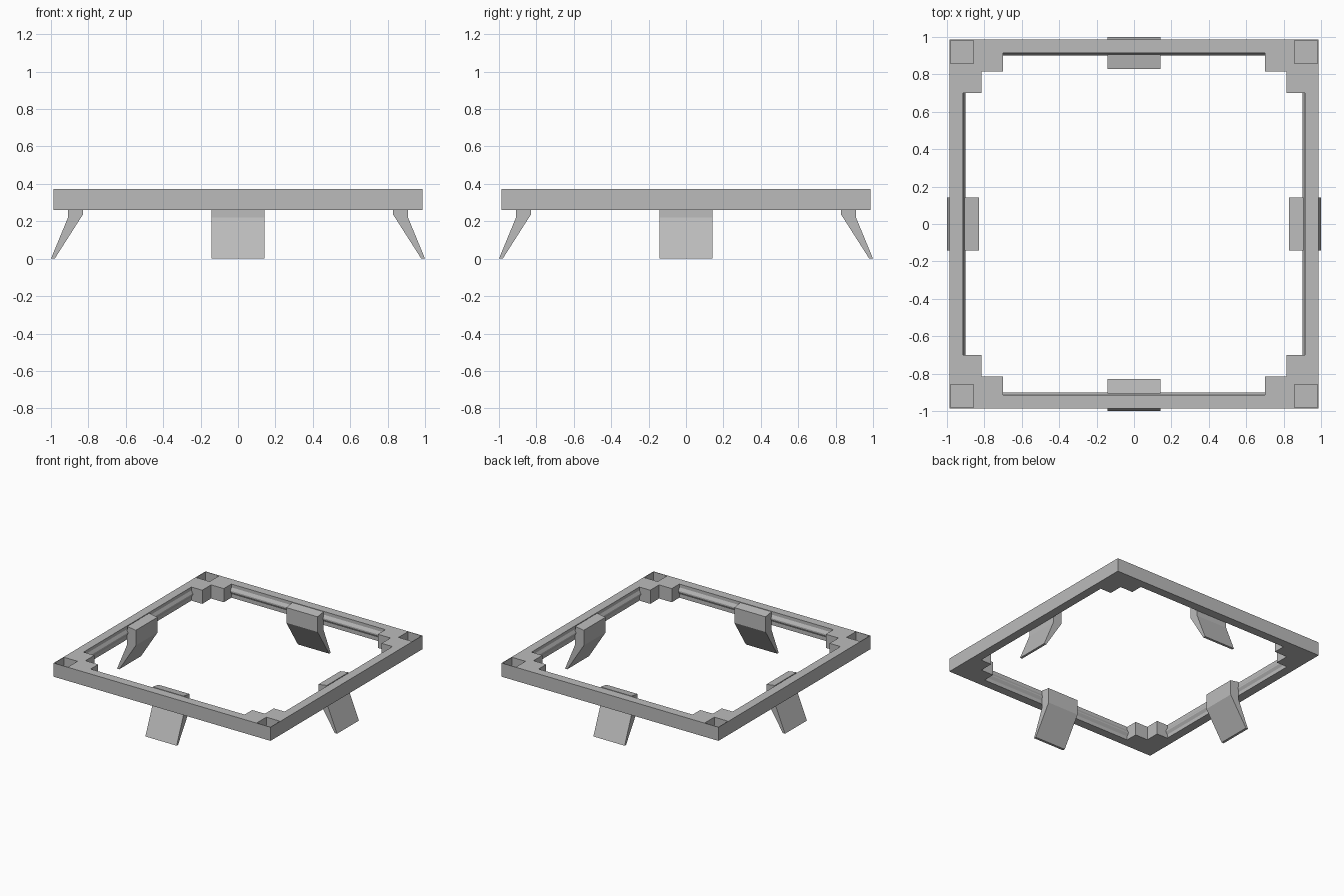
import bpy, bmesh, math
from mathutils import Matrix, Vector

if "Cube" in bpy.data.objects:
    bpy.data.objects.remove(bpy.data.objects["Cube"])

grey = bpy.data.materials.new("grey_plastic")
grey.diffuse_color = (0.5, 0.5, 0.5, 1)
grey.use_nodes = True
grey.node_tree.nodes["Principled BSDF"].inputs["Base Color"].default_value = grey.diffuse_color


def prism(name, pts, offset):
    """Extrude a closed 3D outline along offset."""
    bm = bmesh.new()
    face = bm.faces.new([bm.verts.new(p) for p in pts])
    out = bmesh.ops.extrude_face_region(bm, geom=[face])
    bmesh.ops.translate(bm, vec=Vector(offset),
                        verts=[v for v in out["geom"] if isinstance(v, bmesh.types.BMVert)])
    bmesh.ops.recalc_face_normals(bm, faces=bm.faces)
    me = bpy.data.meshes.new(name)
    bm.to_mesh(me)
    bm.free()
    ob = bpy.data.objects.new(name, me)
    bpy.context.collection.objects.link(ob)
    me.materials.append(grey)
    return ob


def cut(ob, cutter):
    mod = ob.modifiers.new("cut", "BOOLEAN")
    mod.operation = "DIFFERENCE"
    mod.solver = "EXACT"
    mod.object = cutter
    bpy.context.view_layer.objects.active = ob
    bpy.ops.object.modifier_apply(modifier=mod.name)
    bpy.data.objects.remove(cutter)


def square(x0, x1, y0, y1, z):
    return [(x0, y0, z), (x1, y0, z), (x1, y1, z), (x0, y1, z)]


BOTTOM, TOP, OUT, WALL = 0.26, 0.372, 0.986, 0.914

# Square frame with a stepped opening
frame = prism("frame", square(-OUT, OUT, -OUT, OUT, BOTTOM), (0, 0, TOP - BOTTOM))
corner = [(WALL, 0.70), (0.815, 0.70), (0.815, 0.815), (0.70, 0.815), (0.70, WALL)]
outline = []
for k in range(4):
    rot = Matrix.Rotation(k * math.pi / 2, 3, "Z")
    outline += [rot @ Vector((x, y, 0.1)) for x, y in corner]
cut(frame, prism("opening_cutter", outline, (0, 0, 0.5)))

# Square pockets sunk into the four corners
for sx in (-1, 1):
    for sy in (-1, 1):
        pts = [(sx * x, sy * y, z) for x, y, z in square(0.858, 0.981, 0.858, 0.981, 0.28)]
        cut(frame, prism("pocket_cutter", pts, (0, 0, 0.3)))

# Inner ridges and splayed legs, one of each per side
ridge = [(WALL + 0.01, 0.345), (WALL, 0.345), (0.901, 0.322), (0.901, 0.312),
         (WALL, 0.29), (WALL + 0.01, 0.29)]
leg = [(0.907, TOP), (0.83, 0.36), (0.83, 0.235), (0.98, 0), (1.0, 0), (0.909, 0.22)]
for k, side in enumerate(("right", "back", "left", "front")):
    for part, profile, half in (("ridge", ridge, 0.702), ("leg", leg, 0.142)):
        ob = prism(f"{side}_{part}", [(r, -half, z) for r, z in profile], (0, 2 * half, 0))
        ob.data.transform(Matrix.Rotation(k * math.pi / 2, 4, "Z"))
